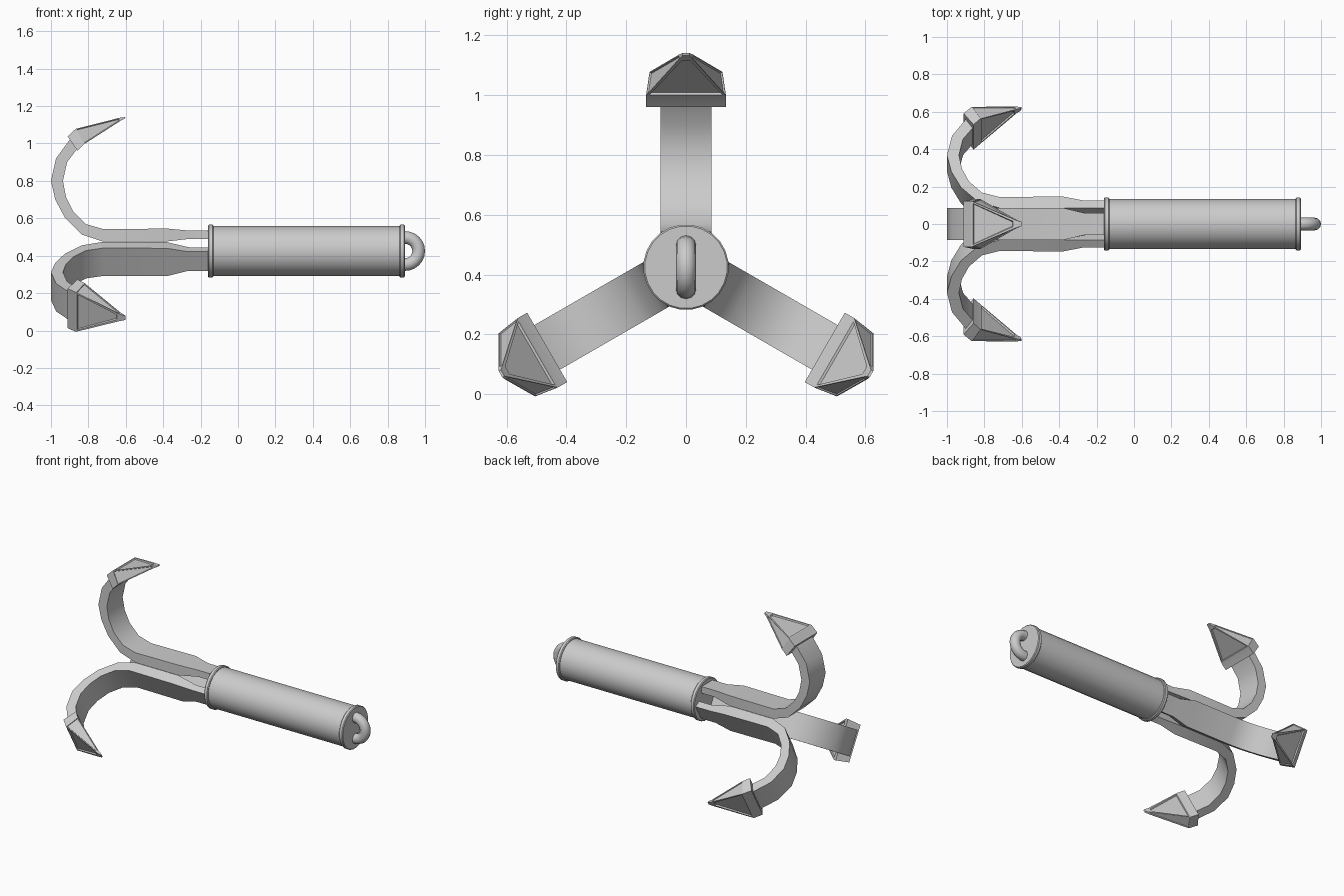
import bpy, bmesh, math
from mathutils import Matrix, Vector

if "Cube" in bpy.data.objects:
    bpy.data.objects.remove(bpy.data.objects["Cube"])

CZ = 0.425                      # height of the long axis


def finish(bm, name, angle=30):
    bmesh.ops.recalc_face_normals(bm, faces=bm.faces)
    me = bpy.data.meshes.new(name)
    bm.to_mesh(me)
    bm.free()
    ob = bpy.data.objects.new(name, me)
    bpy.context.collection.objects.link(ob)
    bpy.ops.object.select_all(action='DESELECT')
    ob.select_set(True)
    bpy.context.view_layer.objects.active = ob
    bpy.ops.object.shade_smooth_by_angle(angle=math.radians(angle))
    return ob


def loft(bm, rings, closed_ends=True):
    """Bridge equal-length loops of points; returns the side faces."""
    vs = [[bm.verts.new(p) for p in r] for r in rings]
    n = len(vs[0])
    sides = [bm.faces.new((a[i], a[(i + 1) % n], b[(i + 1) % n], b[i]))
             for a, b in zip(vs, vs[1:]) for i in range(n)]
    if closed_ends:
        bm.faces.new(vs[0])
        bm.faces.new(vs[-1])
    return sides


def circle(x, r, n=24):
    return [(x, r * math.cos(t), CZ + r * math.sin(t))
            for t in (2 * math.pi * (i + 0.5) / n for i in range(n))]


# Handle: one turned profile with a rounded flange at each end
bm = bmesh.new()
profile = [(-0.16, 0.138), (-0.155, 0.143), (-0.137, 0.143), (-0.132, 0.138),
           (-0.132, 0.134), (0.864, 0.134), (0.864, 0.138), (0.869, 0.143),
           (0.887, 0.143), (0.892, 0.138)]
loft(bm, [circle(x, r) for x, r in profile])
finish(bm, "handle", 35)

# Rope eye: half ring on the end of the handle
bm = bmesh.new()
rings = []
for i in range(13):
    a = -math.pi / 2 + math.pi * i / 12
    ring = []
    for j in range(12):
        b = 2 * math.pi * j / 12
        d = 0.072 + 0.034 * math.cos(b)
        ring.append((0.894 + d * math.cos(a), 0.034 * math.sin(b), CZ + d * math.sin(a)))
    rings.append(ring)
rings = [[(0.88, p[1], p[2]) for p in rings[0]]] + rings + [[(0.88, p[1], p[2]) for p in rings[-1]]]
loft(bm, rings)
finish(bm, "rope_eye", 50)

# Arm sections: outer x, z / inner x, z / half width
ARM = [(-0.15, .490, -0.15, .535, .060), (-0.26, .490, -0.27, .535, .060),
       (-0.39, .475, -0.38, .545, .086), (-0.72, .475, -0.72, .542, .086),
       (-0.834, .513, -0.813, .569, .086), (-0.925, .602, -0.882, .638, .086),
       (-0.977, .70, -0.920, .716, .086), (-1.0, .80, -0.936, .80, .086),
       (-0.973, .920, -0.914, .900, .086), (-0.90, 1.02, -0.85, .985, .086)]

# Tip sections: upper x, z, half width / lower x, z, half width
TIP = [(-0.911, 1.037, .122, -0.858, .961, .134),
       (-0.868, 1.078, .122, -0.822, .997, .134),
       (-0.635, 1.137, .022, -0.628, 1.121, .022),
       (-0.602, 1.141, .012, -0.604, 1.133, .012)]

for k, side in enumerate(("top", "left", "right")):
    turn = (Matrix.Translation((0, 0, CZ)) @ Matrix.Rotation(k * 2 * math.pi / 3, 4, 'X')
            @ Matrix.Translation((0, 0, -CZ)))

    # Flat curved arm
    bm = bmesh.new()
    loft(bm, [[(ox, -w, oz), (ox, w, oz), (ix, w, iz), (ix, -w, iz)]
              for ox, oz, ix, iz, w in ARM])
    bm.transform(turn)
    finish(bm, "arm_" + side)

    # Barbed tip with recessed panels
    bm = bmesh.new()
    sides = loft(bm, [[(ux, -uw, uz), (ux, uw, uz), (lx, lw, lz), (lx, -lw, lz)]
                      for ux, uz, uw, lx, lz, lw in TIP])
    bmesh.ops.recalc_face_normals(bm, faces=bm.faces)
    broad = [sides[4], sides[6]]
    narrow = [sides[5], sides[7]]
    bmesh.ops.inset_individual(bm, faces=broad, thickness=0.014, depth=0)
    bmesh.ops.inset_individual(bm, faces=broad, thickness=0.006, depth=-0.008)
    bmesh.ops.inset_individual(bm, faces=narrow, thickness=0.006, depth=0)
    bmesh.ops.inset_individual(bm, faces=narrow, thickness=0.003, depth=-0.005)
    bm.transform(turn)
    finish(bm, "tip_" + side, 15)
